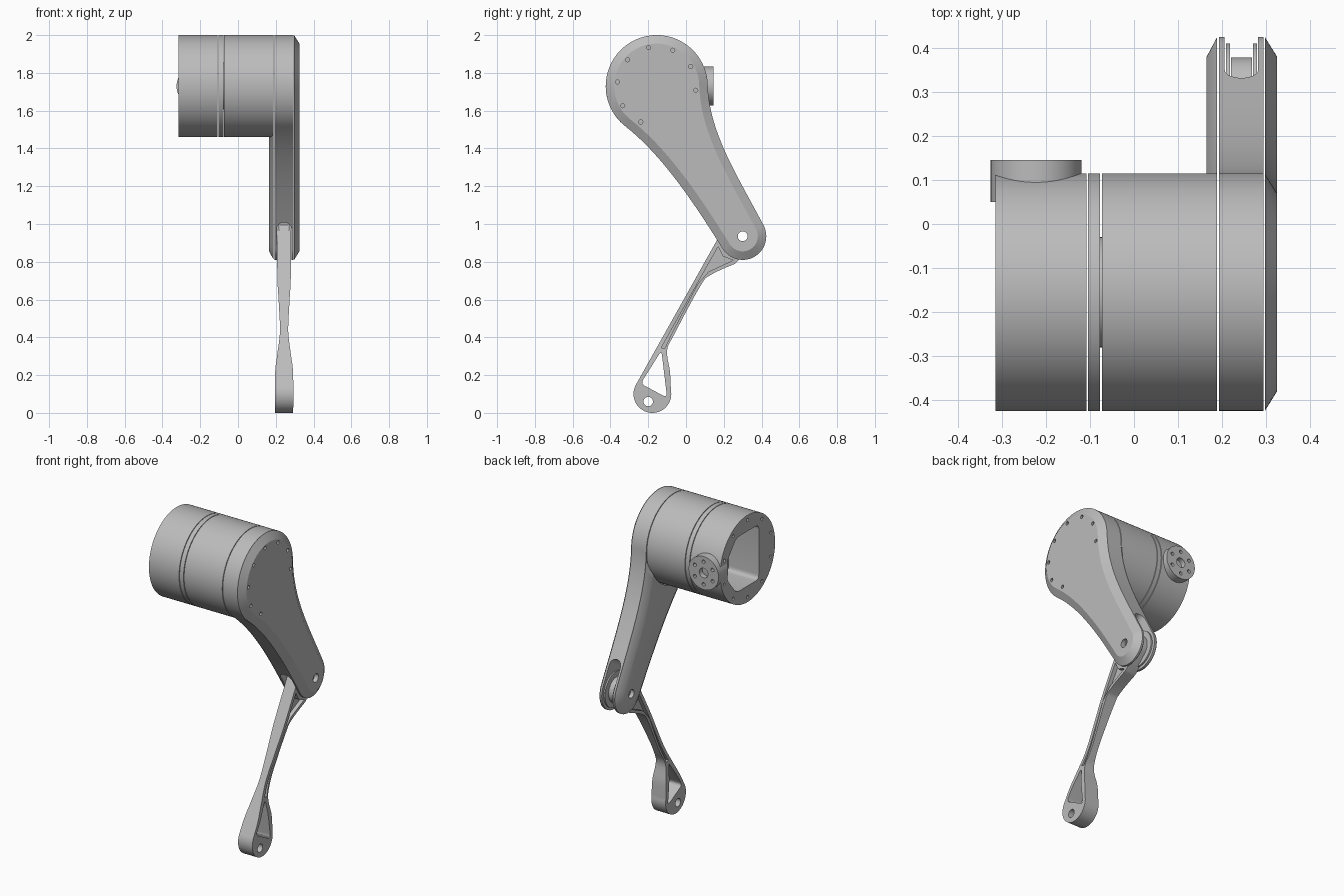
import bpy, bmesh
from math import cos, sin, radians, pi
from mathutils import Vector

cube = bpy.data.objects.get("Cube")
if cube:
    bpy.data.objects.remove(cube, do_unlink=True)

grey = bpy.data.materials.new("machined grey")
grey.use_nodes = True
grey.diffuse_color = (0.5, 0.5, 0.5, 1)
grey.node_tree.nodes["Principled BSDF"].inputs["Base Color"].default_value = (0.5, 0.5, 0.5, 1)

HIP = (-0.155, 1.73)     # axis centres in (y, z)
KNEE = (0.30, 0.935)
FOOT = (-0.178, 0.10)
HIP_R, KNEE_R = 0.27, 0.125
MID = 0.244              # x of the leg's middle plane


# 2D outline helpers
def arc(centre, r, a0, a1, n):
    return [(centre[0] + r * cos(radians(a0 + (a1 - a0) * i / n)),
             centre[1] + r * sin(radians(a0 + (a1 - a0) * i / n))) for i in range(n + 1)]


def circle(centre, r, n=32):
    return arc(centre, r, 0, 360, n)[:-1]


def bezier(p0, p1, p2, p3, n=20):
    p0, p1, p2, p3 = map(Vector, (p0, p1, p2, p3))
    ts = [i / n for i in range(1, n)]
    return [tuple(p0 * (1-t)**3 + p1 * 3*t*(1-t)**2 + p2 * 3*t*t*(1-t) + p3 * t**3) for t in ts]


def spline(points, n=6):
    """Smooth curve through all points."""
    p = [Vector(q) for q in [points[0], *points, points[-1]]]
    out = []
    for a, b, c, d in zip(p, p[1:], p[2:], p[3:]):
        for i in range(n):
            t = i / n
            out.append(tuple(0.5 * (2*b + (c - a)*t + (2*a - 5*b + 4*c - d)*t*t
                                    + (3*b - a - 3*c + d)*t**3)))
    return out + [tuple(points[-1])]


def rounded(points, r, n=5):
    out = []
    for i, q in enumerate(points):
        q, a, b = Vector(q), Vector(points[i - 1]), Vector(points[(i + 1) % len(points)])
        s, e = q + (a - q).normalized() * r, q + (b - q).normalized() * r
        out += [tuple(s*(1-t)**2 + q*2*t*(1-t) + e*t*t) for t in (k / n for k in range(n + 1))]
    return out


def inset(points, d):
    out = []
    for i, q in enumerate(points):
        t = (Vector(points[(i + 1) % len(points)]) - Vector(points[i - 1])).normalized()
        out.append((q[0] - t.y * d, q[1] + t.x * d))
    return out


# Solid helpers
def loft(name, rings):
    bm = bmesh.new()
    rows = [[bm.verts.new(p) for p in ring] for ring in rings]
    n = len(rows[0])
    bm.faces.new(rows[0])
    bm.faces.new(rows[-1])
    for low, high in zip(rows, rows[1:]):
        for i in range(n):
            j = (i + 1) % n
            bm.faces.new((low[i], low[j], high[j], high[i]))
    bmesh.ops.recalc_face_normals(bm, faces=bm.faces)
    mesh = bpy.data.meshes.new(name)
    bm.to_mesh(mesh)
    bm.free()
    mesh.materials.append(grey)
    obj = bpy.data.objects.new(name, mesh)
    bpy.context.collection.objects.link(obj)
    return obj


def along_x(a, b, t):
    return (t, a, b)


def along_y(a, b, t):
    return (a, t, b)


def prism(name, points, lo, hi, place=along_x):
    return loft(name, [[place(a, b, t) for a, b in points] for t in (lo, hi)])


def boolean(obj, tool, operation="DIFFERENCE"):
    mod = obj.modifiers.new("cut", "BOOLEAN")
    mod.operation, mod.solver, mod.object = operation, "EXACT", tool
    bpy.context.view_layer.objects.active = obj
    bpy.ops.object.modifier_apply(modifier=mod.name)
    bpy.data.objects.remove(tool, do_unlink=True)


def cut(obj, points, lo, hi, place=along_x):
    boolean(obj, prism("cutter", points, lo, hi, place))


def around(centre, r, count, start):
    return arc(centre, r, start, start + 360, count)[:-1]


parts = []

# Hip housing with a window and a ring of screw holes
housing = prism("hip_housing", circle(HIP, HIP_R, 96), -0.315, -0.108)
half = [(-0.11, 0.17), (0.11, 0.17), (0.20, 0.06)]
window = half + [(a, -b) for a, b in reversed(half)]
cut(housing, rounded([(HIP[0] + a, HIP[1] + b) for a, b in window], 0.03), -0.4, 0)
for c in around(HIP, 0.24, 10, 18):
    cut(housing, circle(c, 0.01, 12), -0.4, -0.28)
parts.append(housing)

# Round mounting hub on the back of the housing
HUB = (-0.2225, HIP[1])
hub = prism("mounting_hub", circle(HUB, 0.103, 64), 0.05, 0.145, along_y)
cut(hub, circle(HUB, 0.03), 0, 0.2, along_y)
for c in around(HUB, 0.07, 6, 30):
    cut(hub, circle(c, 0.011, 12), 0.115, 0.2, along_y)
parts.append(hub)

# Slotted ring plate, core and motor drum
ring = prism("ring_plate", circle(HIP, HIP_R, 96), -0.104, -0.077)
cut(ring, circle(HIP, 0.05), -0.2, 0)
for k in range(6):
    a = 60 * k
    cut(ring, arc(HIP, 0.17, a, a + 42, 10) + arc(HIP, 0.125, a + 42, a, 10), -0.2, 0)
parts += [ring,
          prism("motor_core", circle(HIP, 0.125, 64), -0.08, -0.07),
          prism("motor_drum", circle(HIP, HIP_R, 96), -0.073, 0.189)]

# Thigh outline: hip arc, front curve, knee arc, back curve
hip_arc = arc(HIP, HIP_R, 0, 232, 60)
knee_arc = arc(KNEE, KNEE_R, 212, 388, 36)
thigh = (hip_arc + bezier(hip_arc[-1], (-0.124, 1.363), (0.046, 1.106), knee_arc[0])
         + knee_arc + bezier(knee_arc[-1], (0.27, 1.26), (0.125, 1.48), hip_arc[0]))

# Thigh body with a round-ended knee slot
body = prism("thigh_body", thigh, 0.193, 0.294)
slot = arc((MID, -0.123), 0.038, 180, 360, 16) + [(MID + 0.038, 0.25), (MID - 0.038, 0.25)]


def across_leg(x, u, v):
    return (x, KNEE[0] + 0.5 * u + 0.866 * v, KNEE[1] - 0.866 * u + 0.5 * v)


cut(body, slot, -0.28, 0.28, across_leg)


# Chamfered thigh covers
def cover(name, x0, x1):
    return loft(name, [[(x0, a, b) for a, b in thigh],
                       [(x1, a, b) for a, b in inset(thigh, 0.045)]])


outer = cover("outer_thigh_cover", 0.297, 0.325)
inner = cover("inner_thigh_cover", 0.189, 0.165)
cut(inner, circle(HIP, HIP_R + 0.005, 96), 0.1, 0.25)
for c in around(HIP, 0.208, 10, -6)[:8]:
    cut(outer, circle(c, 0.011, 12), 0.2, 0.4)

# Shin: side outline crossed with a waisted front profile
back_edge = spline([(-0.08, 0.12), (-0.085, 0.22), (-0.10, 0.33), (-0.06, 0.42),
                    (0.075, 0.67), (0.13, 0.73), (0.26, 0.79)])
side = (arc(FOOT, 0.1, 151, 365, 40) + back_edge
        + arc(KNEE, 0.078, -40, 90, 24) + [(0.235, 1.008), (0.209, 0.995)])
shin = prism("shin", side, 0.1, 0.4)
waist = spline([(0.048, -0.05), (0.048, 0.2), (0.036, 0.31), (0.022, 0.43),
                (0.028, 0.58), (0.036, 0.74), (0.036, 1.1)])
profile = [(MID + w, z) for w, z in waist] + [(MID - w, z) for w, z in reversed(waist)]
boolean(shin, prism("profile", profile, -1, 1, along_y), "INTERSECT")

# Shin recesses on both sides, foot window and foot hole
recess = [(0.170, 0.88), (0.195, 0.83), (0.25, 0.808), (0.12, 0.748), (0.06, 0.68),
          (-0.076, 0.42), (-0.113, 0.34), (-0.131, 0.345)]
for s in (-1, 1):
    cut(shin, recess, MID + s * 0.012, MID + s * 0.1)
cut(shin, rounded([(-0.13, 0.33), (-0.24, 0.155), (-0.10, 0.08)], 0.025), 0.1, 0.4)
cut(shin, circle((-0.2, 0.06), 0.025), 0.1, 0.4)

# Knee washers seated in the shin
washers = []
for s, label in ((-1, "inner"), (1, "outer")):
    cut(shin, circle(KNEE, 0.112, 48), MID + s * 0.024, MID + s * 0.1)
    lo, hi = sorted((MID + s * 0.026, MID + s * 0.035))
    washers.append(prism(label + "_knee_washer", circle(KNEE, 0.11, 48), lo, hi))

# Knee pin hole through the whole joint
for obj in (body, outer, inner, shin, *washers):
    cut(obj, circle(KNEE, 0.026), 0.1, 0.4)
    parts.append(obj)

# Smooth curved walls, keep edges sharp
bpy.ops.object.select_all(action="DESELECT")
for obj in parts:
    obj.select_set(True)
bpy.context.view_layer.objects.active = parts[0]
bpy.ops.object.shade_smooth_by_angle(angle=pi / 6)
